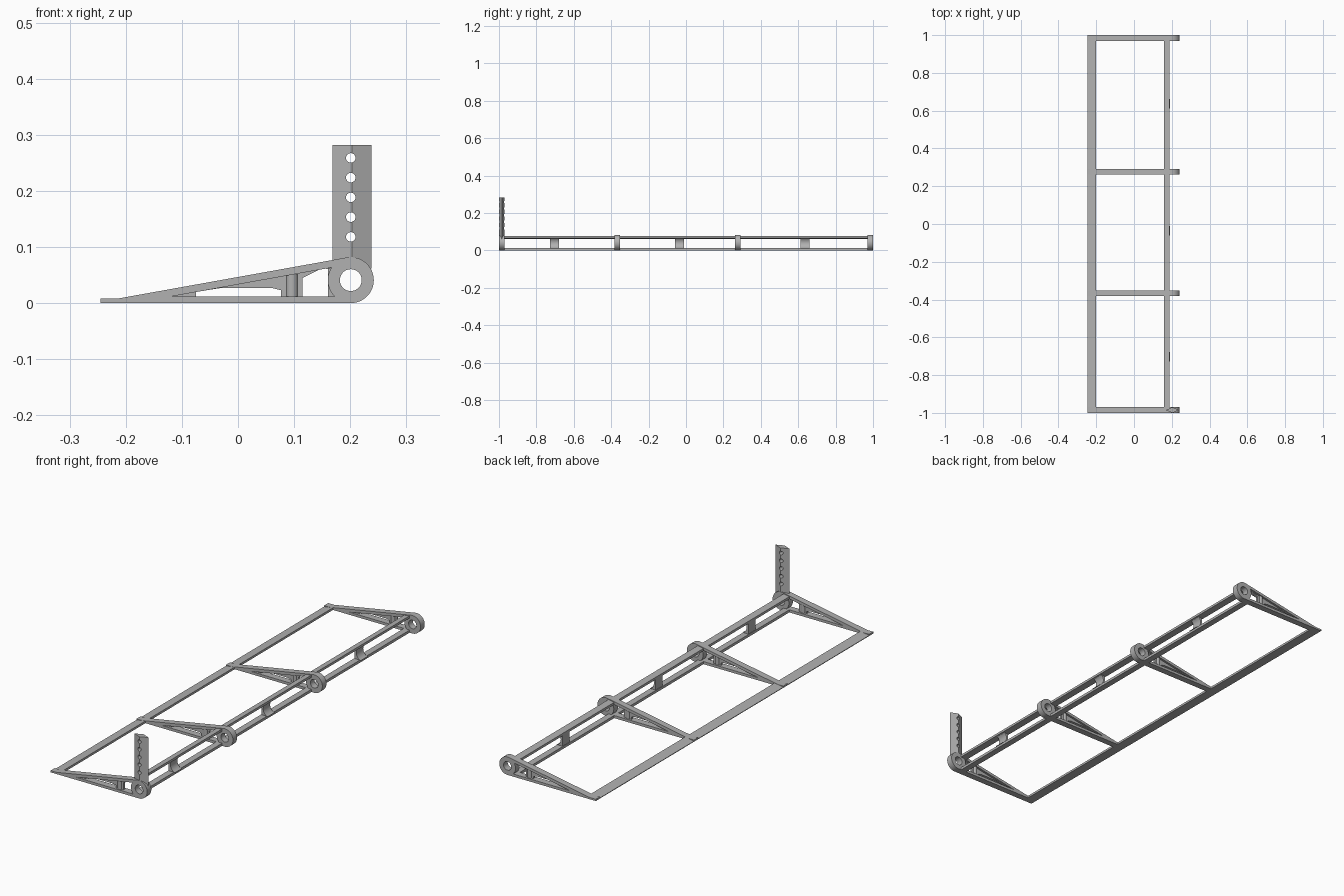
import bpy
import bmesh
from math import sin, cos, pi, radians
from mathutils import Matrix, Vector

cube = bpy.data.objects.get("Cube")
if cube:
    bpy.data.objects.remove(cube, do_unlink=True)

GREY = (0.44, 0.44, 0.44, 1)
grey = bpy.data.materials.new("plain_grey")
grey.use_nodes = True
grey.diffuse_color = GREY
grey.node_tree.nodes["Principled BSDF"].inputs["Base Color"].default_value = GREY

HUB_X, HUB_Z, HUB_R, BORE_R = 0.201, 0.041, 0.041, 0.0195
RIB_W = 0.03
RIB_YS = (-0.985, -0.367, 0.277, 0.985)


def arc(radius, start, end, steps):
    """Points on a circle round the hub centre, angles in degrees."""
    angles = [radians(start + (end - start) * i / steps) for i in range(steps + 1)]
    return [(HUB_X + radius * cos(a), HUB_Z + radius * sin(a)) for a in angles]


def link(name, mesh):
    obj = bpy.data.objects.new(name, mesh)
    bpy.context.collection.objects.link(obj)
    mesh.materials.clear()
    mesh.materials.append(grey)
    return obj


def plate(name, loops, y, width):
    """Extrude x-z outlines (the first is the rim, the rest are holes) along y."""
    curve = bpy.data.curves.new(name, 'CURVE')
    curve.dimensions = '2D'
    curve.fill_mode = 'BOTH'
    curve.extrude = width / 2
    for loop in loops:
        spline = curve.splines.new('POLY')
        spline.points.add(len(loop) - 1)
        for point, (x, z) in zip(spline.points, loop):
            point.co = (x, z, 0, 1)
        spline.use_cyclic_u = True
    temp = bpy.data.objects.new("temp", curve)
    bpy.context.collection.objects.link(temp)
    bpy.context.view_layer.update()
    graph = bpy.context.evaluated_depsgraph_get()
    mesh = bpy.data.meshes.new_from_object(temp.evaluated_get(graph))
    bpy.data.objects.remove(temp, do_unlink=True)
    bpy.data.curves.remove(curve)
    mesh.transform(Matrix.Translation((0, y, 0)) @ Matrix.Rotation(pi / 2, 4, 'X'))
    bm = bmesh.new()
    bm.from_mesh(mesh)
    bmesh.ops.remove_doubles(bm, verts=bm.verts, dist=1e-5)
    bmesh.ops.recalc_face_normals(bm, faces=bm.faces)
    bm.to_mesh(mesh)
    bm.free()
    mesh.name = name
    return link(name, mesh)


def cylinder(bm, centre, radius, depth, sides, axis=None):
    matrix = Matrix.Translation(Vector(centre))
    if axis:
        matrix = matrix @ Matrix.Rotation(pi / 2, 4, axis)
    bmesh.ops.create_cone(bm, cap_ends=True, segments=sides, radius1=radius,
                          radius2=radius, depth=depth, matrix=matrix)


# Ribs: wedge frame ending in a bored hub, with a thin pierced web inside
rim = [(-0.245, 0)] + arc(HUB_R, -90, 98, 32) + [(-0.215, 0.008), (-0.245, 0.008)]
bore = arc(BORE_R, 0, 350, 35)
window = [(-0.118, 0.012)] + arc(HUB_R, 225, 147, 12)
web = [(-0.13, 0.008), (-0.075, 0.008), (-0.075, 0.02), (-0.03, 0.027),
       (0.06, 0.027), (0.077, 0.023), (0.077, 0.008), (0.115, 0.008),
       (0.115, 0.045), (0.15, 0.062), (0.16, 0.064), (0.16, 0.068), (-0.13, 0.014)]
for i, y in enumerate(RIB_YS, 1):
    plate(f"rib_frame_{i}", [rim, bore, window], y, RIB_W)
    plate(f"rib_web_{i}", [web], y, 0.01)
    # Round strut stiffening the web
    bm = bmesh.new()
    cylinder(bm, (0.096, y, 0.031), 0.011, 0.046, 16)
    mesh = bpy.data.meshes.new(f"rib_strut_{i}")
    bm.to_mesh(mesh)
    bm.free()
    link(f"rib_strut_{i}", mesh)

# Long bars joining the ribs
plate("trailing_bar", [[(-0.245, 0), (-0.2, 0), (-0.2, 0.01), (-0.245, 0.003)]], 0, 2)
plate("upper_spar", [[(0.158, 0.061), (0.187, 0.066), (0.187, 0.077), (0.158, 0.072)]],
      0, 1.96)
plate("lower_spar", [[(0.158, 0), (0.187, 0), (0.187, 0.012), (0.158, 0.012)]], 0, 1.96)

# Posts between the spars, hollowed on the hub side
post = [(0.16, 0.01)] + arc(0.032, 252, 128, 12) + [(0.16, 0.064)]
post = [(x, min(max(z, 0.01), 0.066)) for x, z in post]
for i, y in enumerate((-0.703, -0.035, 0.636), 1):
    plate(f"spar_post_{i}", [post], y, 0.05)

# Upright mast: diamond section with a row of holes
mast_y = RIB_YS[0]
bm = bmesh.new()
ring = [bm.verts.new((HUB_X + 0.002 + dx, mast_y + dy, 0.062))
        for dx, dy in ((-0.035, 0), (0, -0.015), (0.035, 0), (0, 0.015))]
base = bm.faces.new(ring)
top = bmesh.ops.extrude_face_region(bm, geom=[base])["geom"]
for v in top:
    if isinstance(v, bmesh.types.BMVert):
        v.co.z = 0.282
if not base.is_valid or len(bm.faces) < 6:
    bm.faces.new(ring)
bmesh.ops.recalc_face_normals(bm, faces=bm.faces)
mesh = bpy.data.meshes.new("mast")
bm.to_mesh(mesh)
bm.free()
mast = link("mast", mesh)

bm = bmesh.new()
for i in range(5):
    cylinder(bm, (HUB_X, mast_y, 0.118 + 0.0352 * i), 0.0085, 0.1, 24, 'X')
mesh = bpy.data.meshes.new("mast_hole_cutter")
bm.to_mesh(mesh)
bm.free()
cutter = link("mast_hole_cutter", mesh)
cutter.hide_render = True
mod = mast.modifiers.new("holes", 'BOOLEAN')
mod.operation = 'DIFFERENCE'
mod.solver = 'EXACT'
mod.object = cutter
bpy.context.view_layer.objects.active = mast
bpy.ops.object.modifier_apply(modifier=mod.name)
bpy.data.objects.remove(cutter, do_unlink=True)

# Smooth the curved walls, keep the edges sharp
bpy.ops.object.select_all(action='DESELECT')
for obj in bpy.context.collection.objects:
    if obj.type == 'MESH':
        obj.select_set(True)
bpy.ops.object.shade_smooth_by_angle(angle=radians(30))
